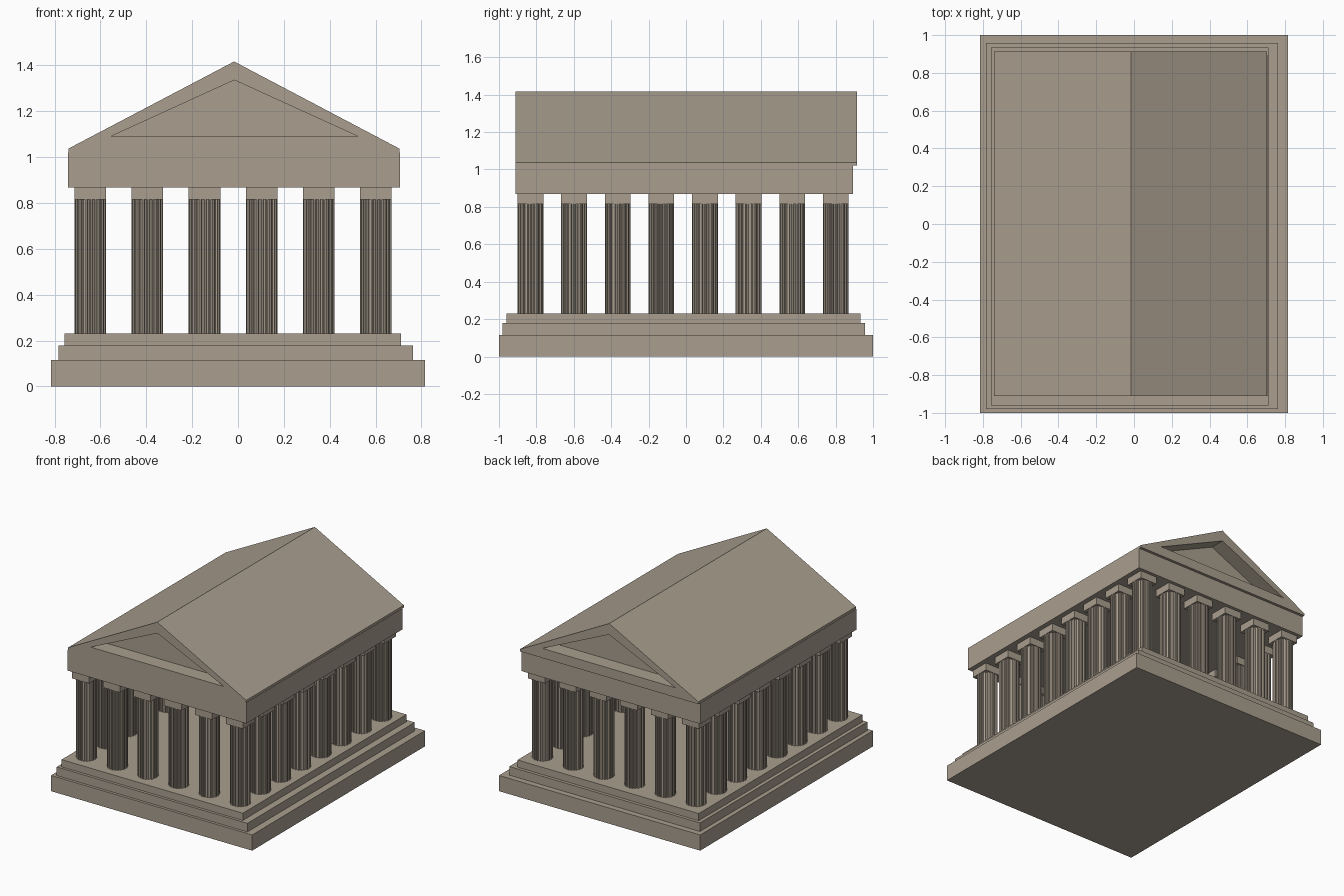
import bpy, bmesh
from math import sin, cos, pi
from mathutils import Vector

if "Cube" in bpy.data.objects:
    bpy.data.objects.remove(bpy.data.objects["Cube"])


def add_object(name, mesh, loc=(0, 0, 0)):
    ob = bpy.data.objects.new(name, mesh)
    ob.location = loc
    bpy.context.collection.objects.link(ob)
    return ob


def prism(name, points, direction):
    """Extrude a closed polygon along a direction into a solid mesh."""
    bm = bmesh.new()
    face = bm.faces.new([bm.verts.new(p) for p in points])
    res = bmesh.ops.extrude_face_region(bm, geom=[face], use_keep_orig=True)
    verts = [g for g in res["geom"] if isinstance(g, bmesh.types.BMVert)]
    bmesh.ops.translate(bm, verts=verts, vec=Vector(direction))
    bmesh.ops.recalc_face_normals(bm, faces=bm.faces)
    me = bpy.data.meshes.new(name)
    bm.to_mesh(me)
    bm.free()
    return me


def box(name, x0, x1, y0, y1, z0, z1):
    pts = [(x0, y0, z0), (x1, y0, z0), (x1, y1, z0), (x0, y1, z0)]
    return add_object(name, prism(name, pts, (0, 0, z1 - z0)))


stone = bpy.data.materials.new("stone")
stone.diffuse_color = (0.40, 0.345, 0.275, 1)
stone.use_nodes = True
stone.node_tree.nodes["Principled BSDF"].inputs["Base Color"].default_value = stone.diffuse_color

# Stepped base
box("base_slab", -0.815, 0.815, -1, 1, 0, 0.115)
box("middle_step", -0.783, 0.762, -0.98, 0.957, 0.115, 0.178)
box("top_step", -0.757, 0.711, -0.96, 0.934, 0.178, 0.231)

# Fluted column shaft: flat ridges with hollow grooves between
R, FLUTES, Z0, Z1, ZC = 0.069, 20, 0.231, 0.815, 0.868
outline = []
for i in range(FLUTES):
    for step, r in ((0, R), (0.3, R), (0.45, R - 0.007), (0.85, R - 0.007)):
        a = 2 * pi * (i + step) / FLUTES
        outline.append((r * cos(a), r * sin(a), Z0))
shaft = prism("column", outline, (0, 0, Z1 - Z0))

# Square capital
C = 0.069
capital = prism("capital", [(-C, -C, Z1), (C, -C, Z1), (C, C, Z1), (-C, C, Z1)],
                (0, 0, ZC - Z1))

# Colonnade around the perimeter: 6 across, 8 deep
NX, NY = 6, 8
for i in range(NX):
    for j in range(NY):
        if i in (0, NX - 1) or j in (0, NY - 1):
            loc = (-0.644 + 0.249 * i, -0.832 + 0.2333 * j, 0)
            add_object("column", shaft, loc)
            add_object("capital", capital, loc)

# Beam block resting on the capitals
Y0, Y1 = -0.911, 0.914
box("entablature", -0.742, 0.706, Y0, 0.894, ZC, 1.02)

# Gabled roof
gable = [(-0.74, Y0, 1.02), (0.704, Y0, 1.02), (0.704, Y0, 1.037),
         (-0.017, Y0, 1.417), (-0.74, Y0, 1.037)]
roof = add_object("roof", prism("roof", gable, (0, Y1 - Y0, 0)))

# Triangular recess in both gables
DEPTH = 0.11
for name, y in (("front_recess_cutter", Y0 - 0.1), ("back_recess_cutter", Y1 - DEPTH)):
    tri = [(-0.555, y, 1.09), (0.524, y, 1.09), (-0.016, y, 1.336)]
    cutter = add_object(name, prism(name, tri, (0, DEPTH + 0.1, 0)))
    cutter.hide_render = True
    cutter.hide_set(True)
    mod = roof.modifiers.new(name, "BOOLEAN")
    mod.operation = "DIFFERENCE"
    mod.solver = "EXACT"
    mod.object = cutter

for me in bpy.data.meshes:
    me.materials.append(stone)
